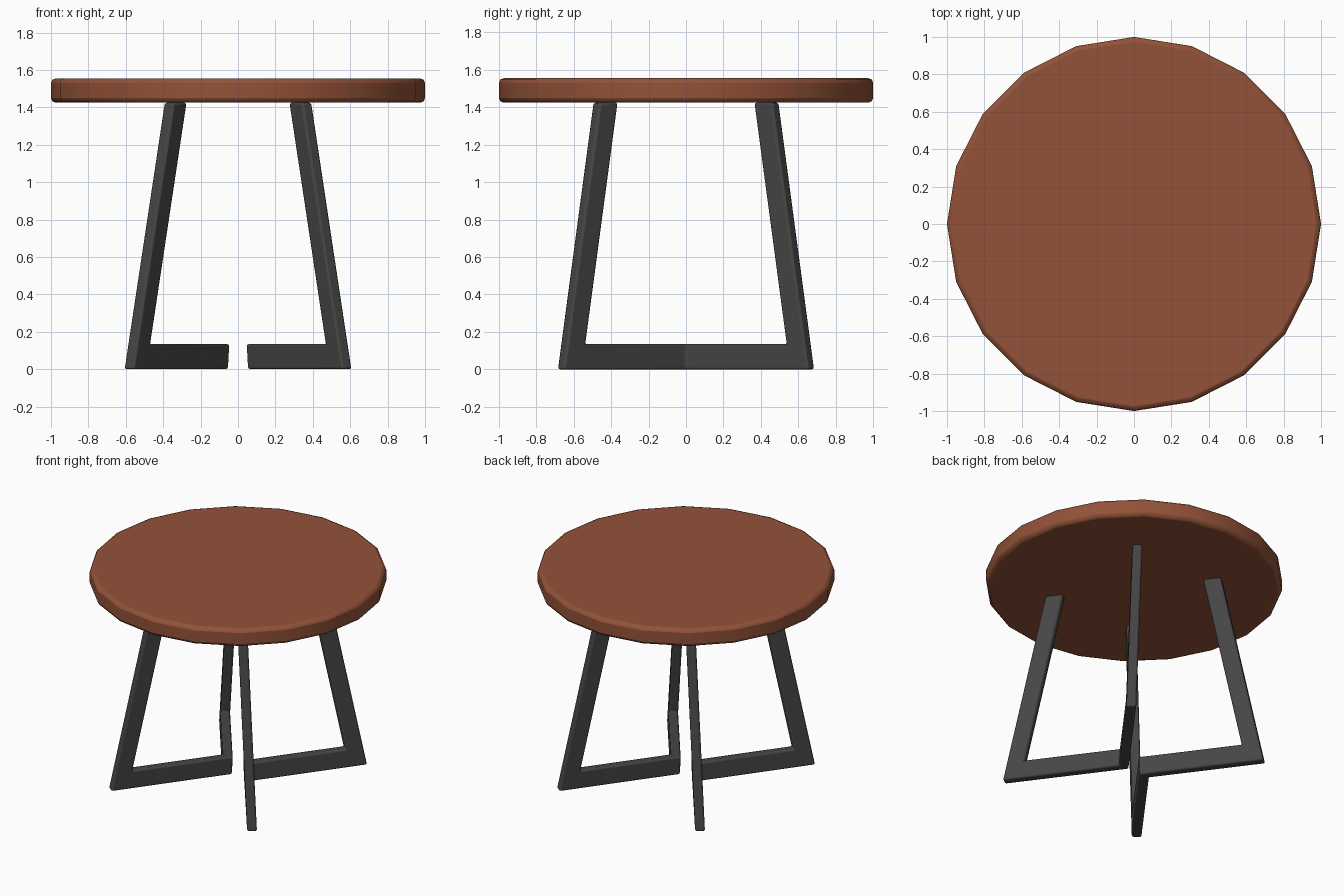
import bpy, bmesh, math
from mathutils import Vector

cube = bpy.data.objects.get("Cube")
if cube:
    bpy.data.objects.remove(cube, do_unlink=True)


def make_material(name, colour):
    mat = bpy.data.materials.new(name)
    mat.use_nodes = True
    mat.diffuse_color = (*colour, 1)
    mat.node_tree.nodes["Principled BSDF"].inputs["Base Color"].default_value = (*colour, 1)
    return mat


def make_object(name, bm, mat):
    bmesh.ops.recalc_face_normals(bm, faces=bm.faces)
    mesh = bpy.data.meshes.new(name)
    bm.to_mesh(mesh)
    bm.free()
    mesh.materials.append(mat)
    obj = bpy.data.objects.new(name, mesh)
    bpy.context.collection.objects.link(obj)
    return obj


def finish(obj, bevel, segments):
    # rounded edges and smooth shading
    mod = obj.modifiers.new("Rounded edges", 'BEVEL')
    mod.width, mod.segments = bevel, segments
    mod.limit_method, mod.angle_limit = 'ANGLE', math.radians(35)
    bpy.ops.object.select_all(action='DESELECT')
    obj.select_set(True)
    bpy.context.view_layer.objects.active = obj
    bpy.ops.object.shade_smooth_by_angle(angle=math.radians(50))
    obj.modifiers.new("Flat faces", 'WEIGHTED_NORMAL').keep_sharp = True


wood = make_material("warm brown wood", (0.29, 0.085, 0.04))
metal = make_material("dark grey metal", (0.06, 0.06, 0.06))

# Round tabletop with twenty sides
BOTTOM, TOP = 1.425, 1.555
bm = bmesh.new()
bmesh.ops.create_cone(bm, cap_ends=True, segments=20, radius1=1, radius2=1, depth=TOP - BOTTOM)
bmesh.ops.translate(bm, verts=bm.verts, vec=(0, 0, (TOP + BOTTOM) / 2))
finish(make_object("tabletop", bm, wood), 0.025, 2)

# Base: two V-shaped frames, each with a floor bar bent at the middle and two leaning legs
APEX, FOOT = Vector((0.091, 0, 0)), Vector((0.548, 0.62, 0))
WIDTH, THICK, BAR = 0.122, 0.066, 0.135
LEAN, TILT = 0.197, 0.042
along = (FOOT - APEX).normalized()
across = Vector((-along.y, along.x, 0))
reach = (FOOT - APEX).length


def leg_s(side, z):
    return reach + side * WIDTH / 2 - LEAN * z


# L profile of one arm; None marks the mitre on the symmetry plane
profile = [(None, 0), (leg_s(1, 0), 0), (leg_s(1, BOTTOM), BOTTOM),
           (leg_s(-1, BOTTOM), BOTTOM), (leg_s(-1, BAR), BAR), (None, BAR)]
bm = bmesh.new()
sides = []
for side in (-1, 1):
    ring = []
    for s, z in profile:
        shift = side * THICK / 2 + TILT * z
        if s is None:
            s = -across.y * shift / along.y
        ring.append(bm.verts.new(APEX + along * s + across * shift + Vector((0, 0, z))))
    bm.faces.new(ring)
    sides.append(ring)
for i in range(len(profile) - 1):
    bm.faces.new((sides[0][i], sides[0][i + 1], sides[1][i + 1], sides[1][i]))

# The open mitre joins its mirror image, so orient the faces by a known outward one
base = make_object("leg_frames", bm, metal)
mirror = base.modifiers.new("Mirrored arms", 'MIRROR')
mirror.use_axis = (True, True, False)
mirror.merge_threshold = 0.001
finish(base, 0.012, 2)
